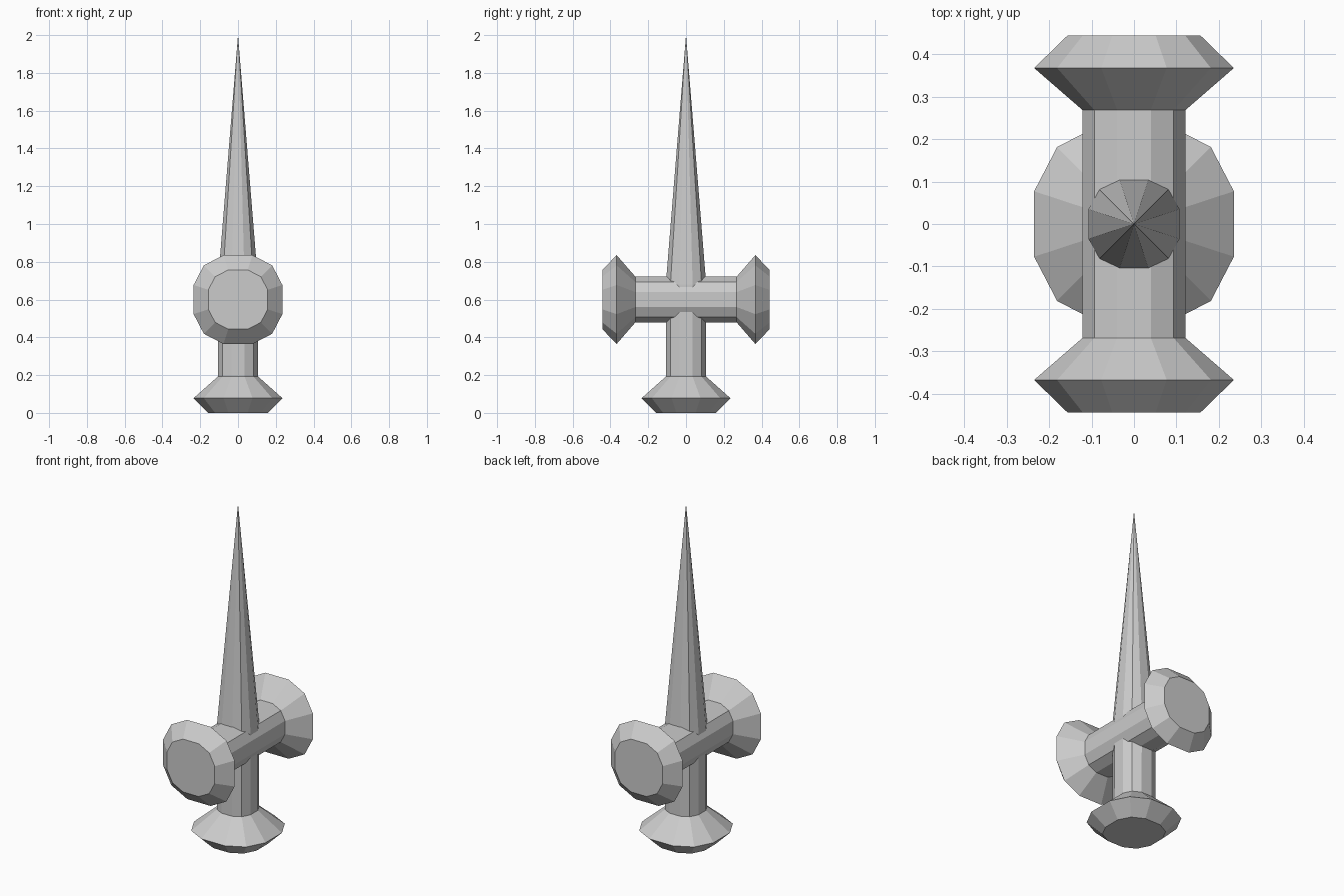
import bpy, bmesh
from mathutils import Matrix, Vector

if "Cube" in bpy.data.objects:
    bpy.data.objects.remove(bpy.data.objects["Cube"])

# Slightly squarish 12-sided cross-section (half width 0.235)
QUAD = [(0.235, 0.077), (0.181, 0.181), (0.077, 0.235)]
SECTION = []
for k in range(4):
    for x, y in QUAD:
        for _ in range(k):
            x, y = -y, x
        SECTION.append((x, y))


def loft(name, profile, matrix=Matrix()):
    """Skin the section through (half width, height) pairs; zero width makes a tip."""
    bm = bmesh.new()
    rings = []
    for w, z in profile:
        if w == 0:
            rings.append([bm.verts.new((0, 0, z))])
        else:
            s = w / 0.235
            rings.append([bm.verts.new((x * s, y * s, z)) for x, y in SECTION])
    n = len(SECTION)
    for a, b in zip(rings, rings[1:]):
        for i in range(n):
            j = (i + 1) % n
            if len(b) == 1:
                bm.faces.new((a[i], a[j], b[0]))
            else:
                bm.faces.new((a[i], a[j], b[j], b[i]))
    for ring in (rings[0], rings[-1]):
        if len(ring) > 1:
            bm.faces.new(ring)
    bm.transform(matrix)
    bmesh.ops.recalc_face_normals(bm, faces=bm.faces)
    mesh = bpy.data.meshes.new(name)
    bm.to_mesh(mesh)
    bm.free()
    obj = bpy.data.objects.new(name, mesh)
    bpy.context.collection.objects.link(obj)
    return obj


# Upright: flared pommel, grip and long spike
loft("pommel_grip_and_spike",
     [(0.157, 0), (0.235, 0.078), (0.106, 0.193), (0.107, 0.68), (0, 2.0)])

# Crossbar with a flared head at each end, lying along y
half = [(0.157, 0.443), (0.235, 0.367), (0.121, 0.268)]
profile = [(w, -d) for w, d in half] + [(w, d) for w, d in reversed(half)]
lay = Matrix.Translation(Vector((0, 0, 0.6))) @ Matrix.Rotation(-1.5707963, 4, 'X')
loft("crossbar", profile, lay)
